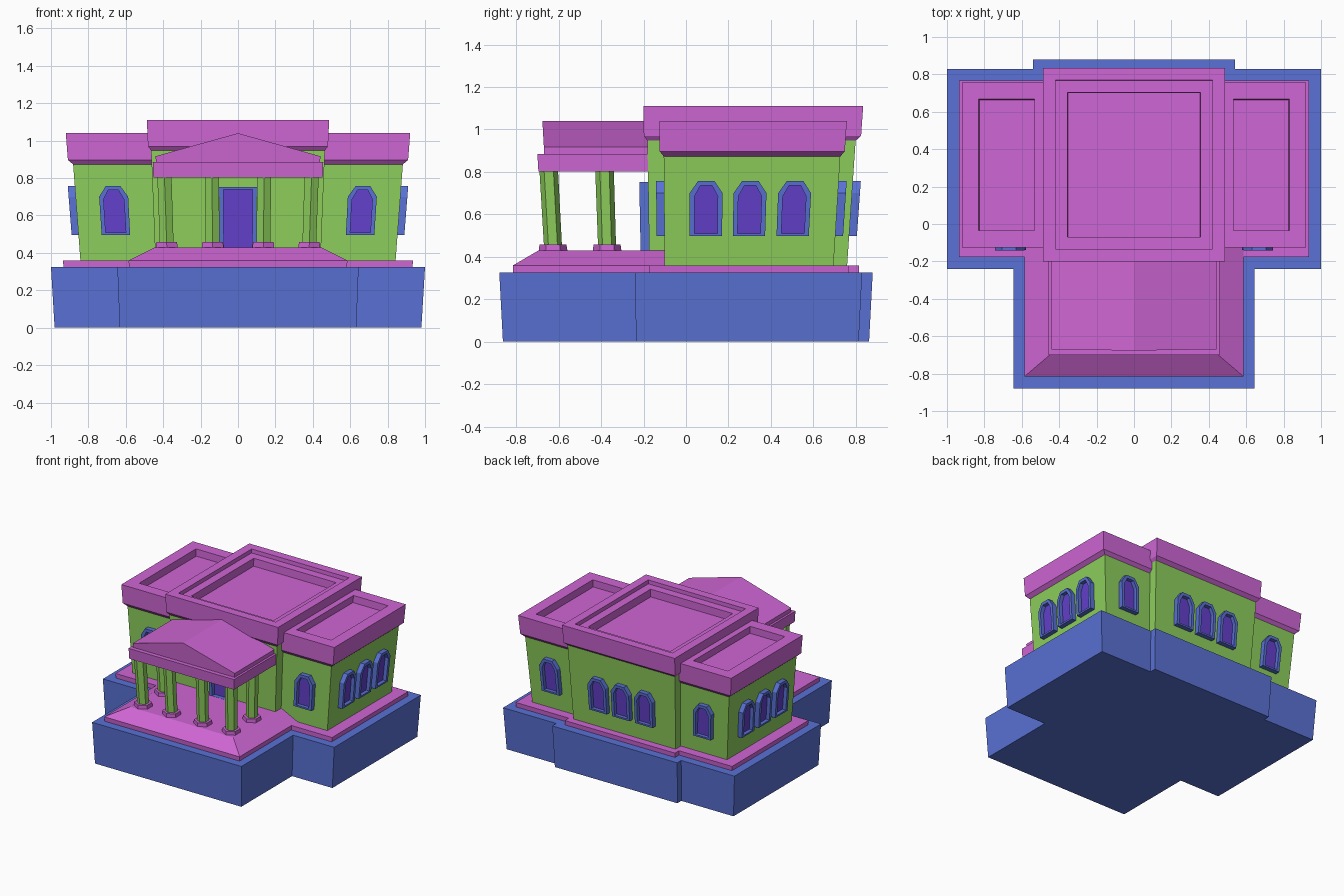
import bpy, bmesh, math

if "Cube" in bpy.data.objects:
    bpy.data.objects.remove(bpy.data.objects["Cube"])


def material(name, rgb):
    m = bpy.data.materials.new(name)
    m.diffuse_color = (*rgb, 1)
    m.use_nodes = True
    m.node_tree.nodes["Principled BSDF"].inputs["Base Color"].default_value = m.diffuse_color
    return m


PINK = material("pink trim", (0.62, 0.133, 0.66))
BLUE = material("blue stone", (0.10, 0.165, 0.66))
GREEN = material("green wall", (0.27, 0.62, 0.107))
PURPLE = material("purple pane", (0.127, 0.051, 0.60))


def flare(p):
    # the whole building widens slightly with height
    x, y, z = p
    k = 1 + (0.06 if z < 0.325 else 0.09) * (z - 0.325)
    return (x * k, y * k, z)


def loft(name, rings, mat, cap_mat=None):
    """Skin a stack of equal-length point rings and cap both ends."""
    bm = bmesh.new()
    vs = [[bm.verts.new(flare(p)) for p in r] for r in rings]
    n = len(vs[0])
    for a, b in zip(vs, vs[1:]):
        for i in range(n):
            j = (i + 1) % n
            bm.faces.new((a[i], a[j], b[j], b[i]))
    bm.faces.new(vs[0][::-1])
    cap = bm.faces.new(vs[-1])
    if cap_mat:
        cap.material_index = 1
    bmesh.ops.recalc_face_normals(bm, faces=bm.faces)
    me = bpy.data.meshes.new(name)
    bm.to_mesh(me)
    bm.free()
    me.materials.append(mat)
    if cap_mat:
        me.materials.append(cap_mat)
    ob = bpy.data.objects.new(name, me)
    bpy.context.collection.objects.link(ob)
    return ob


def rect(x0, x1, y0, y1, z):
    return [(x0, y0, z), (x1, y0, z), (x1, y1, z), (x0, y1, z)]


def inset(r, d, z):
    x0, x1, y0, y1 = r
    return rect(x0 + d, x1 - d, y0 + d, y1 - d, z)


def slab(name, half, z0, z1, mat):
    # extrude an outline mirrored across x = 0
    pts = half + [(-x, y) for x, y in reversed(half)]
    loft(name, [[(x, y, z) for x, y in pts] for z in (z0, z1)], mat)


def hexagon(x, y, r, z):
    return [(x + r * math.sin(i * math.pi / 3), y + r * math.cos(i * math.pi / 3), z)
            for i in range(6)]


# stepped foundation and plinth
slab("foundation", [(0.645, -0.88), (0.645, -0.24), (1, -0.24), (1, 0.83),
                    (0.54, 0.83), (0.54, 0.88)], 0, 0.325, BLUE)
slab("plinth", [(0.583, -0.814), (0.583, -0.175), (0.933, -0.175), (0.933, 0.765),
                (0.475, 0.765), (0.475, 0.814)], 0.32, 0.36, PINK)

# sloped porch floor
loft("porch_floor", [rect(-0.583, 0.583, -0.812, -0.05, 0.355),
                     rect(-0.583, 0.583, -0.812, -0.05, 0.36),
                     rect(-0.442, 0.442, -0.69, -0.05, 0.429)], PINK)

# central hall with a twice-stepped roof
hall = (-0.44, 0.44, -0.172, 0.757)
loft("hall_walls", [rect(*hall, 0.35), rect(*hall, 0.96)], GREEN)
top = (-0.455, 0.455, -0.188, 0.78)
loft("hall_roof", [rect(*hall, 0.947), rect(*top, 0.97), rect(*top, 1.11),
                   inset(top, 0.062, 1.11), inset(top, 0.062, 1.08),
                   inset(top, 0.122, 1.08), inset(top, 0.122, 1.02)], PINK)

# side wings with recessed roofs
for side, s in (("left", -1), ("right", 1)):
    def span(a, b):
        return tuple(sorted((s * a, s * b)))
    wing = (*span(0.41, 0.84), -0.10, 0.693)
    loft(side + "_wing_walls", [rect(*wing, 0.35), rect(*wing, 0.89)], GREEN)
    top = (*span(0.414, 0.865), -0.118, 0.712)
    loft(side + "_wing_roof", [rect(*wing, 0.873), rect(*top, 0.897), rect(*top, 1.04),
                               inset(top, 0.085, 1.04), inset(top, 0.085, 0.985)], PINK)

# portico beam and gable
beam = (-0.434, 0.434, -0.667, -0.15)
loft("portico_beam", [rect(*beam, 0.803), rect(*beam, 0.885)], PINK)
gable = [(-0.418, 0.88), (0.418, 0.88), (0.418, 0.917), (0, 1.04), (-0.418, 0.917)]
loft("portico_gable", [[(x, y, z) for x, z in gable] for y in (-0.636, -0.15)], PINK)

# hexagonal columns: four in front, two behind
for i, (x, y) in enumerate([(-0.377, -0.62), (-0.134, -0.62), (0.134, -0.62),
                            (0.377, -0.62), (-0.377, -0.368), (0.377, -0.368)]):
    loft(f"column_base_{i}", [hexagon(x, y, 0.067, 0.425), hexagon(x, y, 0.063, 0.457)], PINK)
    loft(f"column_shaft_{i}", [hexagon(x, y, 0.042, 0.45), hexagon(x, y, 0.042, 0.81)], GREEN)


def opening(name, outer, inner, x, y, nx, ny, depth=0.036):
    """Raised frame with a recessed pane, facing (nx, ny)."""
    def ring(pts, d):
        return [(x - u * ny + d * nx, y + u * nx + d * ny, z) for u, z in pts]
    loft(name, [ring(outer, -0.02), ring(outer, depth), ring(inner, depth),
                ring(inner, 0.008)], BLUE, PURPLE)


def arch(w, z0, z1, w2, z2):
    return [(-w, z0), (w, z0), (w, z1), (w2, z2), (-w2, z2), (-w, z1)]


def box(w, z0, z1):
    return [(-w, z0), (w, z0), (w, z1), (-w, z1)]


# door
opening("door", box(0.097, 0.42, 0.753), box(0.075, 0.43, 0.738), 0, -0.172, 0, -1, 0.04)

# windows on every wall
spots = [(0, 0.757, 0, 1), (-0.195, 0.757, 0, 1), (0.195, 0.757, 0, 1)]
for s in (-1, 1):
    spots += [(s * 0.643, -0.10, 0, -1), (s * 0.643, 0.693, 0, 1)]
    spots += [(s * 0.84, y, s, 0) for y in (0.092, 0.292, 0.495)]
for i, p in enumerate(spots):
    opening(f"window_{i}", arch(0.075, 0.497, 0.70, 0.037, 0.758),
            arch(0.053, 0.51, 0.685, 0.027, 0.735), *p)
